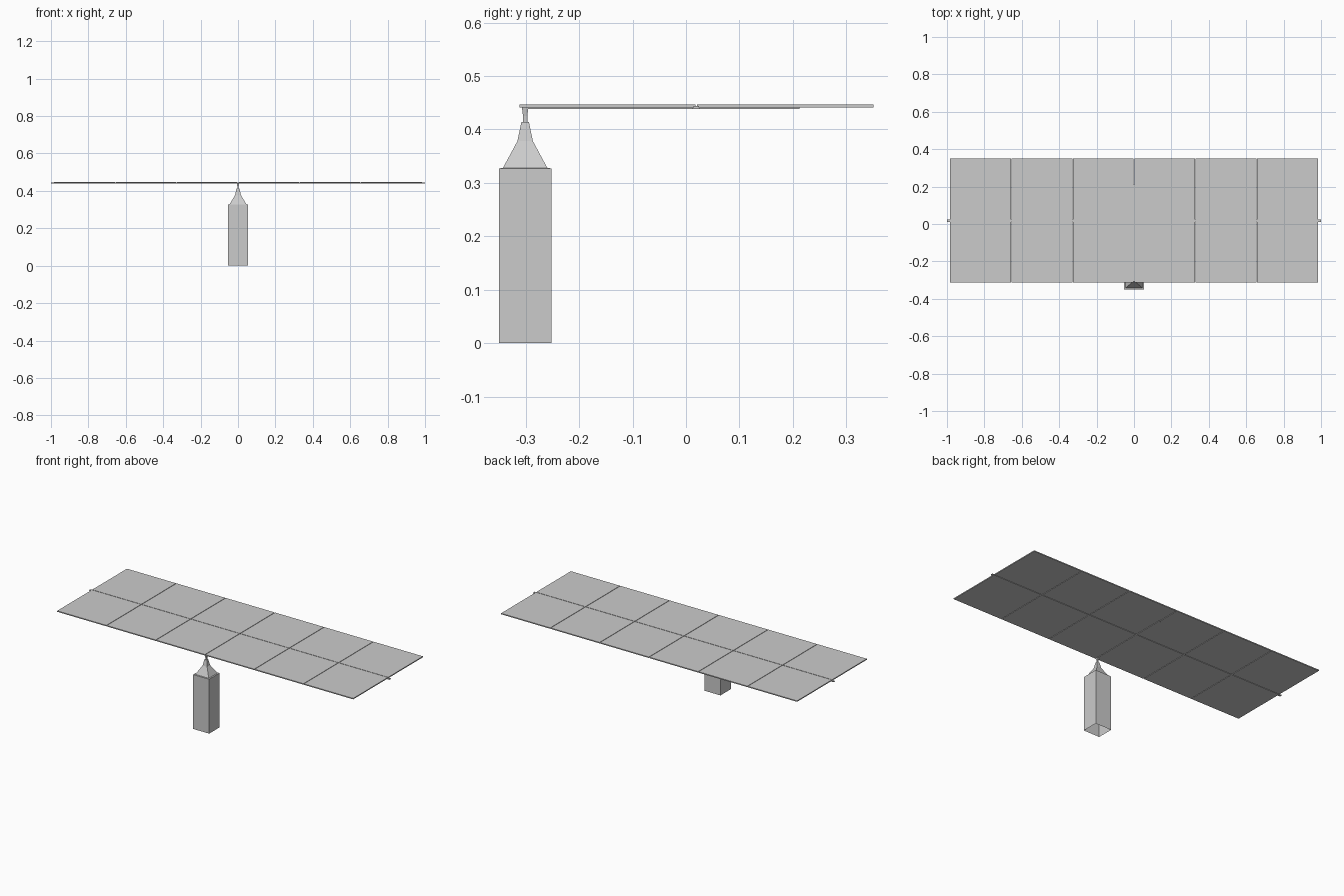
import bpy, bmesh

if "Cube" in bpy.data.objects:
    bpy.data.objects.remove(bpy.data.objects["Cube"])

def make_object(name, bm):
    bmesh.ops.recalc_face_normals(bm, faces=bm.faces)
    me = bpy.data.meshes.new(name)
    bm.to_mesh(me)
    bm.free()
    ob = bpy.data.objects.new(name, me)
    bpy.context.collection.objects.link(ob)
    return ob

def box(name, x0, x1, y0, y1, z0, z1):
    bm = bmesh.new()
    bmesh.ops.create_cube(bm, size=1)
    for v in bm.verts:
        v.co = ((x0 + x1) / 2 + v.co.x * (x1 - x0),
                (y0 + y1) / 2 + v.co.y * (y1 - y0),
                (z0 + z1) / 2 + v.co.z * (z1 - z0))
    return make_object(name, bm)

def square_loft(name, sections, cy, cap_bottom, cap_top):
    """Stack of rectangles (z, half x, half y) joined into a tapered shell."""
    bm = bmesh.new()
    rings = [[bm.verts.new((sx * hx, cy + sy * hy, z))
              for sx, sy in ((-1, -1), (1, -1), (1, 1), (-1, 1))]
             for z, hx, hy in sections]
    for a, b in zip(rings, rings[1:]):
        for i in range(4):
            j = (i + 1) % 4
            bm.faces.new((a[i], a[j], b[j], b[i]))
    if cap_bottom:
        bm.faces.new(rings[0][::-1])
    if cap_top:
        bm.faces.new(rings[-1])
    return make_object(name, bm)

POST_Y = -0.301

# Hanging body, open underneath, with a small inset shoulder and tapered neck
square_loft("body", [(0.0, 0.053, 0.049), (0.327, 0.053, 0.049),
                     (0.328, 0.045, 0.0415), (0.378, 0.015, 0.0145),
                     (0.414, 0.008, 0.007)], POST_Y, False, True)

# Thin post joining the neck to the panels, slightly wider at the top
square_loft("post", [(0.412, 0.004, 0.004), (0.425, 0.004, 0.004),
                     (0.441, 0.006, 0.006)], POST_Y, True, True)

# Two rows of six thin panels with hairline gaps
xs = [-0.985, -0.656, -0.328, 0.0, 0.328, 0.656, 0.985]
ys = [-0.312, 0.019, 0.351]
GAP = 0.0015
for r in range(2):
    for c in range(6):
        box(f"panel_{r}_{c}",
            xs[c] + (GAP if c else 0), xs[c + 1] - (GAP if c < 5 else 0),
            ys[r] + (GAP if r else 0), ys[r + 1] - (GAP if r < 1 else 0),
            0.441, 0.447)

# Long spar along the middle seam and a short beam from the post
box("spar", -1.0, 1.0, 0.012, 0.025, 0.4385, 0.444 - 0.0028)
box("beam", -0.005, 0.005, -0.297, 0.212, 0.438, 0.4412)
# Spar end tips reach up beside the panels
for s in (-1, 1):
    box("spar_tip", min(s * 0.985, s), max(s * 0.985, s), 0.014, 0.024, 0.439, 0.444)
